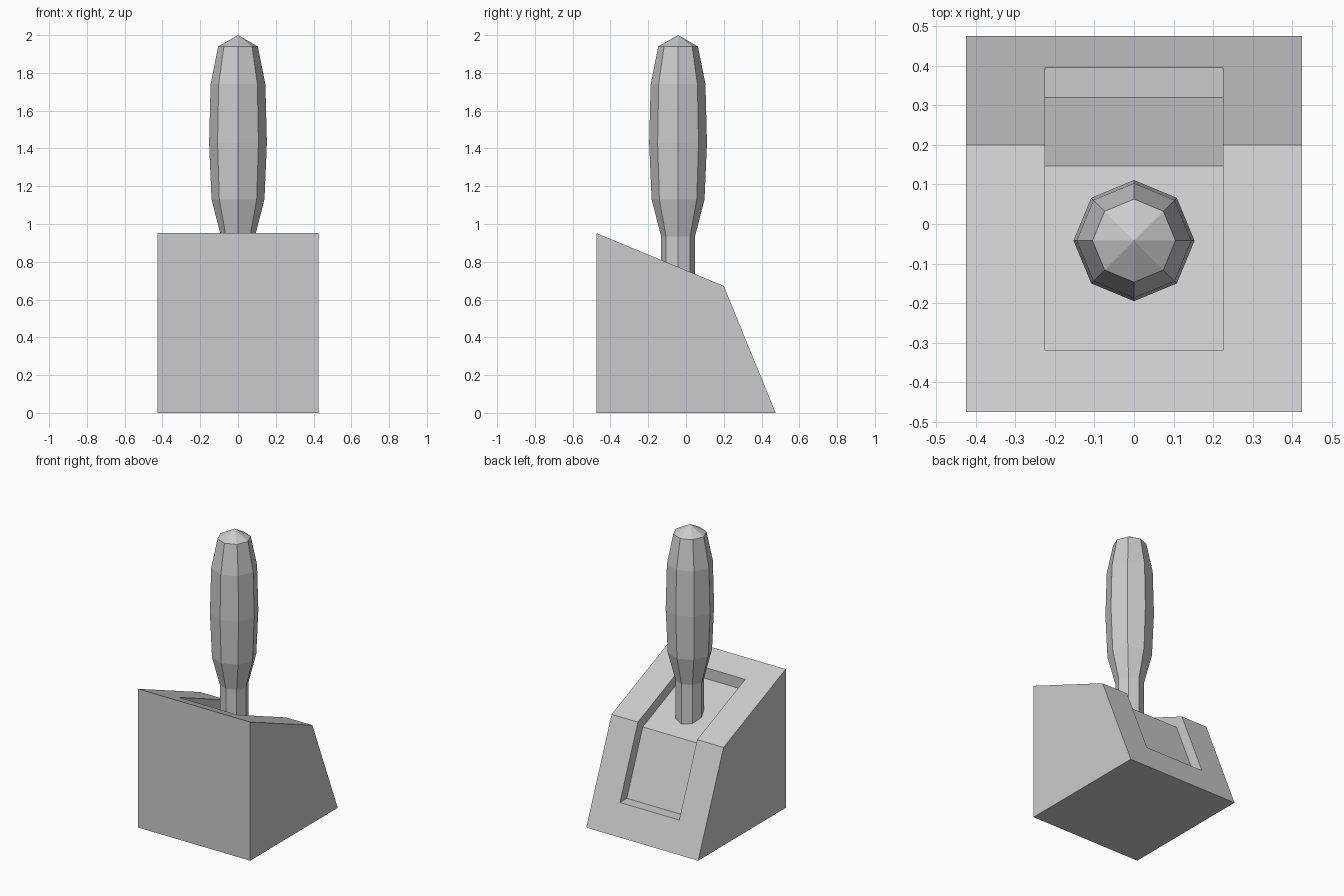
import bpy, bmesh
from math import cos, sin, pi

if "Cube" in bpy.data.objects:
    bpy.data.objects.remove(bpy.data.objects["Cube"])


def finish(name, bm):
    bmesh.ops.recalc_face_normals(bm, faces=bm.faces[:])
    mesh = bpy.data.meshes.new(name)
    bm.to_mesh(mesh)
    bm.free()
    obj = bpy.data.objects.new(name, mesh)
    bpy.context.collection.objects.link(obj)
    return obj


def extrude_x(name, profile, half_width):
    """Prism from a (y, z) profile, centred on x = 0."""
    bm = bmesh.new()
    face = bm.faces.new([bm.verts.new((-half_width, y, z)) for y, z in profile])
    ext = bmesh.ops.extrude_face_region(bm, geom=[face])["geom"]
    verts = [v for v in ext if isinstance(v, bmesh.types.BMVert)]
    bmesh.ops.translate(bm, verts=verts, vec=(2 * half_width, 0, 0))
    return finish(name, bm)


def lathe(name, profile, tip_z, centre_y, sides):
    """Faceted turned shape from (radius, z) rings, ending in a point."""
    bm = bmesh.new()
    rings = [[bm.verts.new((r * cos(2 * pi * i / sides),
                            centre_y + r * sin(2 * pi * i / sides), z))
              for i in range(sides)] for r, z in profile]
    tip = bm.verts.new((0, centre_y, tip_z))
    bm.faces.new(rings[0])
    for i in range(sides):
        j = (i + 1) % sides
        for a, b in zip(rings, rings[1:]):
            bm.faces.new((a[i], a[j], b[j], b[i]))
        bm.faces.new((rings[-1][i], rings[-1][j], tip))
    return finish(name, bm)


# wedge-shaped base block
base = extrude_x("base_block", [(-0.475, 0), (0.475, 0), (0.2, 0.672), (-0.475, 0.952)], 0.425)

# recess following both slopes
cutter = extrude_x("recess_cutter", [(-0.32, 0.813), (0.147, 0.619), (0.32, 0.195),
                                     (0.6, 0.195), (0.6, 1.2), (-0.32, 1.2)], 0.225)
cutter.hide_render = True
mod = base.modifiers.new("recess", "BOOLEAN")
mod.operation = "DIFFERENCE"
mod.solver = "EXACT"
mod.object = cutter
bpy.context.view_layer.objects.active = base
bpy.ops.object.modifier_apply(modifier=mod.name)
bpy.data.objects.remove(cutter)

# eight-sided lever handle
lathe("lever_handle", [(0.09, 0.64), (0.09, 0.935), (0.14, 1.13), (0.153, 1.43),
                       (0.145, 1.74), (0.105, 1.94)], 2.0, -0.042, 8)
